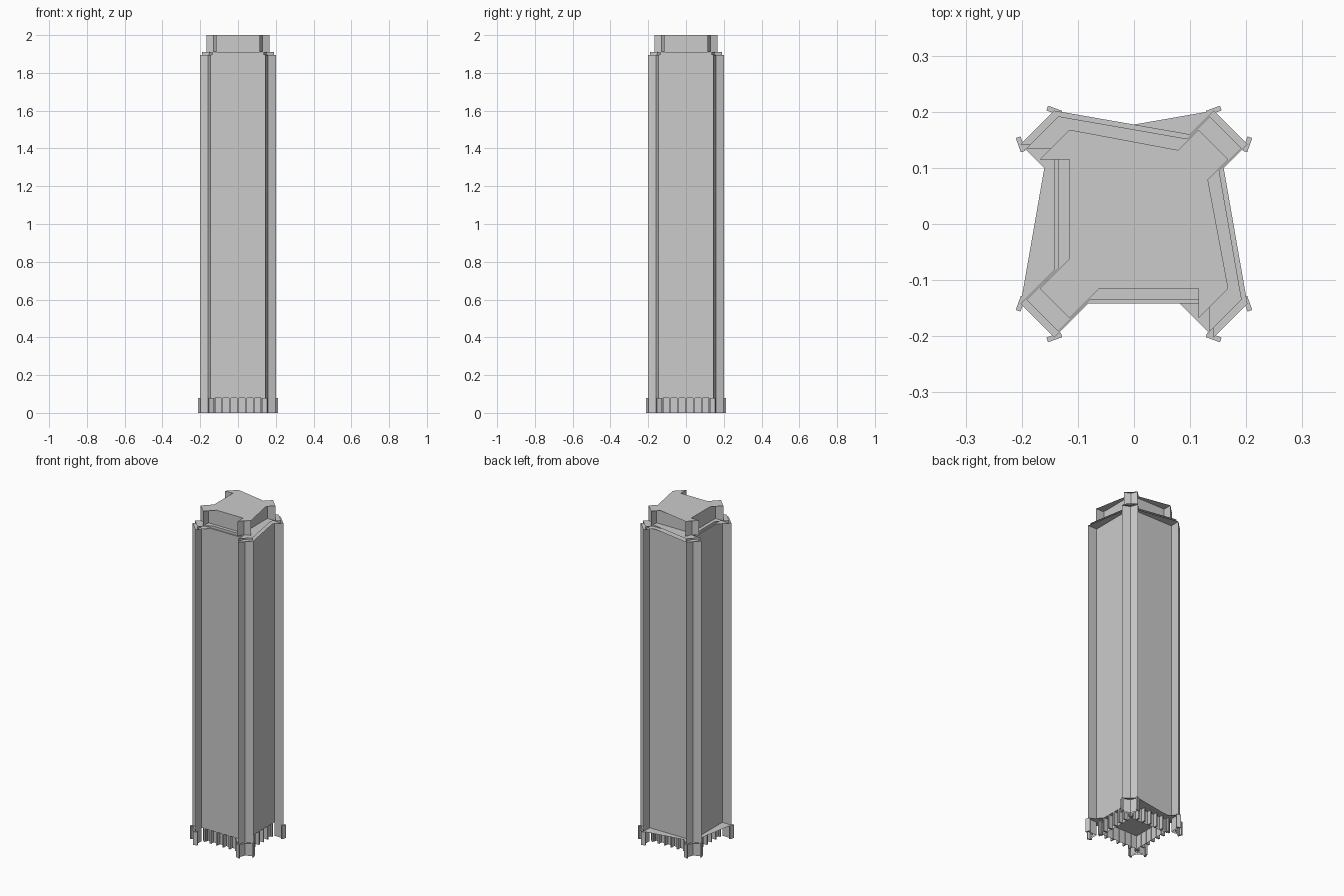
import bpy, bmesh, math
from mathutils import Matrix, Vector

cube = bpy.data.objects.get("Cube")
if cube:
    bpy.data.objects.remove(cube, do_unlink=True)

grey = bpy.data.materials.new("concrete grey")
grey.use_nodes = True
COLOUR = (0.6, 0.6, 0.6, 1)
grey.diffuse_color = COLOUR
grey.node_tree.nodes["Principled BSDF"].inputs["Base Color"].default_value = COLOUR


def finish(name, bm):
    mesh = bpy.data.meshes.new(name)
    bm.to_mesh(mesh)
    bm.free()
    mesh.materials.append(grey)
    obj = bpy.data.objects.new(name, mesh)
    bpy.context.collection.objects.link(obj)
    return obj


def turn(point, quarter):
    return Matrix.Rotation(quarter * math.pi / 2, 2) @ Vector(point)


def corner(p, t, n, quarter):
    """Two pointed fins meeting at one corner of the plan."""
    pts = [(p, -p), (p, -t), (n, -n), (t, -p), (p, -p)]
    return [turn(c, quarter) for c in pts]


def strip(bm, pts, low, high):
    for a, b in zip(pts, pts[1:]):
        bm.faces.new([bm.verts.new((*c, z)) for c, z in
                      ((a, low), (b, low), (b, high), (a, high))])


def walls(name, p, t, n, low, high):
    bm = bmesh.new()
    path = [c for q in range(4) for c in corner(p, t, n, q)]
    strip(bm, path + path[:1], low, high)
    return finish(name, bm)


def cap(name, p, t, z, flip=1):
    """Flat irregular plate that spans the fin tips."""
    k = (t - p) / (t + p)
    r = p * (1 - k) / (1 + k)
    q, e = r + t - p, 2 * p - t
    plan = [(-t, p), (-p, p), (-p, -e), (-t, -p), (-p, -t), (-e, -p), (p, -p),
            (p, -t), (t, -p), (q, r), (t, p), (p, t), (r, q), (-p, t)]
    bm = bmesh.new()
    face = bm.faces.new([bm.verts.new((x * flip, y, z)) for x, y in plan])
    face.normal_update()
    if face.normal.z * flip < 0:
        face.normal_flip()
    bmesh.ops.triangulate(bm, faces=[face], ngon_method='EAR_CLIP')
    return finish(name, bm)


def box(bm, centre, size, angle):
    m = (Matrix.Translation(centre) @ Matrix.Rotation(angle, 4, 'Z')
         @ Matrix.Diagonal((*size, 1)))
    bmesh.ops.create_cube(bm, size=1, matrix=m)


P, T, N = 0.142, 0.202, 0.158
BASE, SHOULDER, LEDGE, TOP = 0.08, 1.895, 1.91, 2.0

# Main shaft
walls("shaft_walls", P, T, N, BASE, SHOULDER)
cap("shaft_underside", P, T, BASE, -1)
cap("shaft_top", P, T, SHOULDER)

# Thin ledge above the shaft
walls("ledge_walls", P * 0.95, T * 0.95, N * 0.95, SHOULDER, LEDGE)
cap("ledge_top", P * 0.95, T * 0.95, LEDGE)

# Upper block
walls("crown_walls", 0.115, 0.168, 0.13, LEDGE, TOP)
cap("crown_top", 0.115, 0.168, TOP)

# Open base: corner fins and a recessed wall
bm = bmesh.new()
for q in range(4):
    strip(bm, corner(P, T, N, q), 0, BASE)
    strip(bm, [turn((-0.118, -0.118), q), turn((0.118, -0.118), q)], 0, BASE)
finish("base_walls", bm)

# Row of upright slats along each side of the base
bm = bmesh.new()
for q in range(4):
    for i in range(-3, 4):
        c = turn((i * 0.042, -0.129), q)
        box(bm, (*c, BASE / 2), (0.009, 0.026, BASE), q * math.pi / 2)
finish("base_slats", bm)

# End plates on the fin tips of the base
bm = bmesh.new()
for q in range(4):
    for tip in ((P, -T), (T, -P)):
        edge = Vector(tip) - Vector((N, -N))
        angle = math.atan2(edge.y, edge.x) + q * math.pi / 2
        box(bm, (*turn(tip, q), BASE / 2), (0.009, 0.027, BASE), angle)
finish("base_end_plates", bm)
